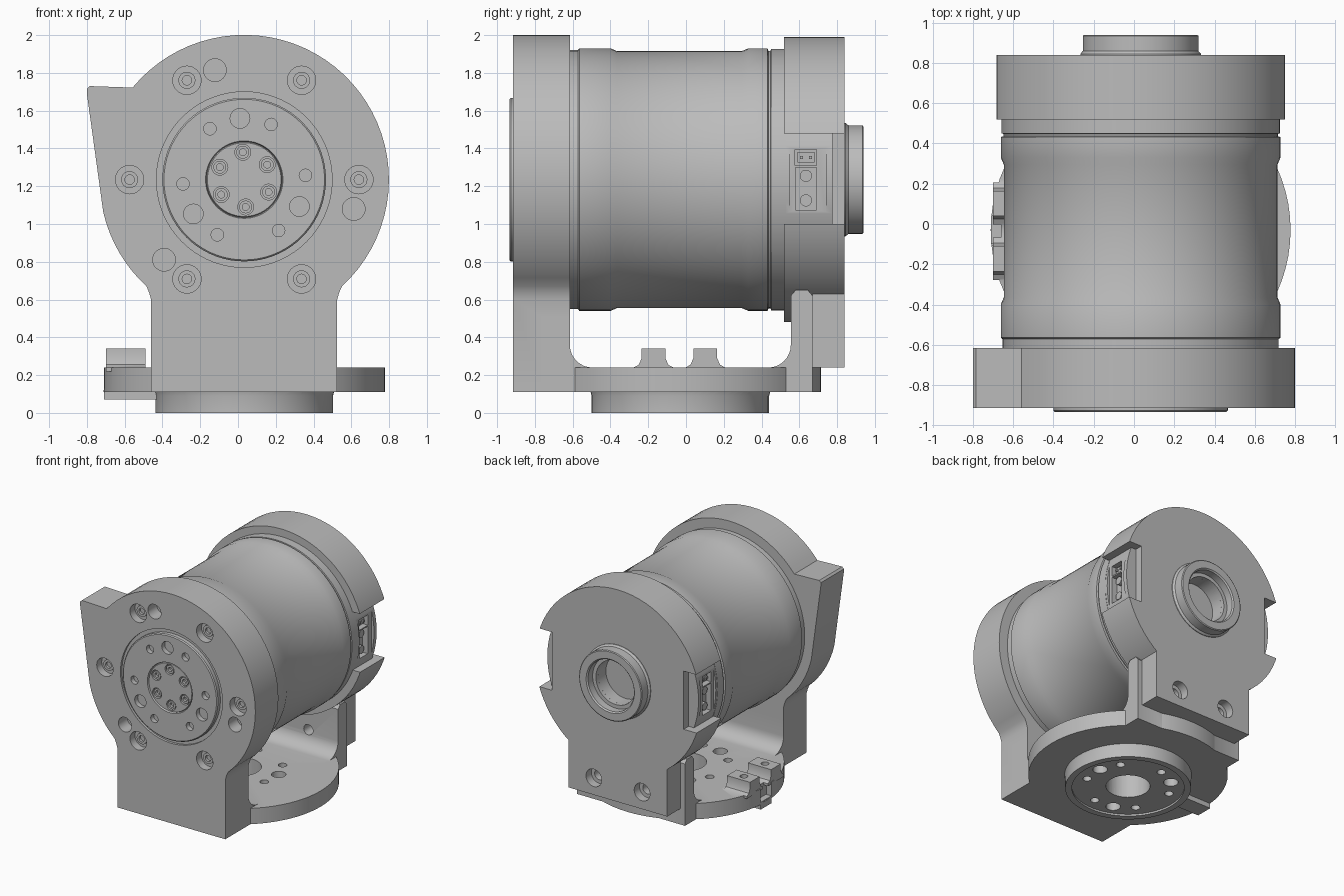
import bpy, bmesh
from math import sin, cos, radians, pi
from mathutils import Matrix, Vector

cube = bpy.data.objects.get("Cube")
if cube:
    bpy.data.objects.remove(cube, do_unlink=True)

grey = bpy.data.materials.new("machined_grey")
grey.use_nodes = True
GREY = (0.5, 0.5, 0.5, 1)
grey.diffuse_color = GREY
grey.node_tree.nodes["Principled BSDF"].inputs["Base Color"].default_value = GREY

CX, CZ = 0.033, 1.235      # motor axis
BY = -0.03                 # base axis y
ALONG_Y = Matrix.Rotation(-pi / 2, 4, 'X')


def finish(name, bm):
    bmesh.ops.recalc_face_normals(bm, faces=bm.faces)
    mesh = bpy.data.meshes.new(name)
    bm.to_mesh(mesh)
    bm.free()
    mesh.materials.append(grey)
    obj = bpy.data.objects.new(name, mesh)
    bpy.context.collection.objects.link(obj)
    return obj


def lathe(name, profile, at, axis='Y', steps=72, ring=False):
    """Spin (radius, position) points about an axis parallel to y or z."""
    bm = bmesh.new()
    verts = [bm.verts.new((r, 0, h)) for r, h in profile]
    pairs = list(zip(verts, verts[1:]))
    if ring:
        pairs.append((verts[-1], verts[0]))
    edges = [bm.edges.new(p) for p in pairs]
    bmesh.ops.spin(bm, geom=verts + edges, cent=(0, 0, 0), axis=(0, 0, 1),
                   angle=2 * pi, steps=steps, use_merge=True)
    bmesh.ops.remove_doubles(bm, verts=bm.verts, dist=1e-5)
    turn = ALONG_Y if axis == 'Y' else Matrix.Identity(4)
    place = Vector((at[0], 0, at[1])) if axis == 'Y' else Vector((at[0], at[1], 0))
    bm.transform(Matrix.Translation(place) @ turn)
    return finish(name, bm)


def rod(name, r, lo, hi, at, axis='Y', steps=32):
    return lathe(name, [(0, lo), (r, lo), (r, hi), (0, hi)], at, axis, steps)


def prism(name, pts, lo, hi, axis):
    """Extrude an (x, z) outline along y, or a (y, z) outline along x."""
    bm = bmesh.new()
    at = (lambda p: (p[0], lo, p[1])) if axis == 'Y' else (lambda p: (lo, p[0], p[1]))
    face = bm.faces.new([bm.verts.new(at(p)) for p in pts])
    out = bmesh.ops.extrude_face_region(bm, geom=[face])
    move = (0, hi - lo, 0) if axis == 'Y' else (hi - lo, 0, 0)
    bmesh.ops.translate(bm, vec=move,
                        verts=[g for g in out["geom"] if isinstance(g, bmesh.types.BMVert)])
    return finish(name, bm)


def box(name, x, y, z):
    return prism(name, [(x[0], z[0]), (x[1], z[0]), (x[1], z[1]), (x[0], z[1])], *y, 'Y')


def combine(target, other, op='DIFFERENCE'):
    mod = target.modifiers.new("combine", 'BOOLEAN')
    mod.operation, mod.object, mod.solver = op, other, 'EXACT'
    bpy.context.view_layer.objects.active = target
    bpy.ops.object.modifier_apply(modifier=mod.name)
    bpy.data.objects.remove(other, do_unlink=True)


def arc(cx, cz, r, a, b, n):
    step = (b - a) / n
    return [(cx + r * cos(radians(a + i * step)), cz + r * sin(radians(a + i * step)))
            for i in range(n + 1)]


def polar(r, start, count, centre=(CX, CZ)):
    return arc(*centre, r, start, start + 360 - 360 / count, count - 1)


# Bracket: front plate with ear and neck
outline = arc(CX, CZ, 0.766, -47.5, 140.5, 40)
outline += [(-0.785, 1.73), (-0.80, 1.715), (-0.80, 1.69)]
outline += arc(CX, CZ, 0.766, 193, 227.5, 8)
outline += [(-0.47, 0.635), (-0.46, 0.60), (-0.46, 0.11), (0.525, 0.11), (0.525, 0.60), (0.535, 0.635)]
bracket = prism("bracket", outline, -0.915, -0.615, 'Y')

# Bracket: saddle with filleted floor and rear upright
saddle = [(-0.75, 0.11), (0.67, 0.11), (0.67, 0.62), (0.645, 0.65), (0.58, 0.65), (0.555, 0.62)]
saddle += arc(0.435, 0.36, 0.12, 0, -90, 8) + arc(-0.495, 0.36, 0.12, 270, 180, 8)
saddle += [(-0.615, 0.5), (-0.75, 0.5)]
combine(bracket, prism("saddle", saddle, -0.46, 0.525, 'X'), 'UNION')

# Bracket: round floor and its lower flange
combine(bracket, rod("floor", 0.745, 0.11, 0.24, (CX, BY), 'Z', 72), 'UNION')
flange = lathe("flange", [(0, 0.015), (0.42, 0.015), (0.42, 0), (0.47, 0), (0.47, 0.09),
                          (0.485, 0.15), (0, 0.15)], (CX, BY), 'Z')
combine(bracket, flange, 'UNION')

# Stop lugs on the side of the floor
combine(bracket, box("lug_gap", (-0.8, -0.66), (-0.105, 0.04), (0.12, 0.4)))
combine(bracket, box("lower_lug", (-0.71, -0.42), (-0.10, 0.04), (0.07, 0.13)), 'UNION')
for y in (-0.172, 0.102):
    half = [(0.105, 0.22), (0.105, 0.24), (0.078, 0.255), (0.063, 0.29), (0.063, 0.34)]
    lug = [(y + a, z) for a, z in half] + [(y - a, z) for a, z in reversed(half)]
    combine(bracket, prism("lug", lug, -0.70, -0.49, 'X'), 'UNION')
    combine(bracket, rod("lug_hole", 0.03, 0.25, 0.4, (-0.6, y), 'Z', 20))

# Holes through the floor
combine(bracket, rod("bore", 0.165, -0.1, 0.4, (CX, BY), 'Z', 48))
for r, size, start, count in ((0.325, 0.055, 10, 3), (0.325, 0.033, 40, 6)):
    for p in polar(r, start, count, (CX, BY)):
        combine(bracket, rod("hole", size, -0.1, 0.3, p, 'Z', 24))

# Front plate: counterbores, dowel holes and the seat of the output disc
for p in polar(0.607, 0, 6):
    combine(bracket, rod("counterbore", 0.075, -1, -0.85, p))
    lathe("plate_screw", [(0.025, -0.87), (0.045, -0.87), (0.045, -0.84),
                          (0.025, -0.84)], p, steps=24, ring=True)
for p in polar(0.60, 105, 3):
    combine(bracket, rod("dowel_hole", 0.06, -1, -0.80, p))
combine(bracket, rod("disc_seat", 0.465, -1, -0.895, (CX, CZ), steps=72))

# Output disc with hole pattern and hub screws
disc = lathe("output_disc", [(0, -0.928), (0.195, -0.928), (0.2, -0.92), (0.205, -0.935),
                             (0.425, -0.935), (0.433, -0.927), (0.433, -0.87), (0, -0.87)], (CX, CZ))
for size, start, count in ((0.052, 94, 3), (0.033, 4, 6)):
    for p in polar(0.325, start, count):
        combine(disc, rod("hole", size, -1, -0.89, p, steps=24))
for p in polar(0.145, 93, 6):
    combine(disc, rod("hub_hole", 0.042, -1, -0.90, p, steps=24))
    lathe("hub_screw", [(0.018, -0.922), (0.034, -0.922), (0.034, -0.89),
                        (0.018, -0.89)], p, steps=20, ring=True)

# Motor barrel with waist and seams
lathe("motor_barrel", [(0, -0.63), (0.686, -0.63), (0.686, -0.572), (0.695, -0.565), (0.695, -0.40),
                       (0.68, -0.365), (0.68, 0.295), (0.695, 0.33), (0.695, 0.432), (0.682, 0.436),
                       (0.682, 0.448), (0.692, 0.45), (0.692, 0.53), (0, 0.53)], (CX, CZ), steps=96)

# Rear cap with foot
cap = rod("rear_cap", 0.755, 0.52, 0.84, (CX, CZ), steps=72)
combine(cap, box("foot", (CX - 0.45, CX + 0.45), (0.67, 0.84), (0.24, 1.2)), 'UNION')
for x in (-0.22, 0.22):
    step = [(0, 0.6), (0.042, 0.6), (0.042, 0.77), (0.072, 0.77), (0.072, 0.9), (0, 0.9)]
    combine(cap, lathe("foot_hole", step, (CX + x, 0.38), steps=28))
    combine(bracket, rod("upright_hole", 0.042, 0.4, 0.8, (CX + x, 0.38), steps=24))
for s in (-1, 1):
    xs = sorted((CX + s * 0.60, CX + s * 0.9))
    combine(cap, box("side_notch", xs, (0.5, 0.9), (1.0, 1.48)))

# Rear boss, hollow with an inner step
combine(cap, rod("boss_bore", 0.18, 0.74, 0.9, (CX, CZ), steps=48))
lathe("rear_boss", [(0.30, 0.83), (0.30, 0.845), (0.287, 0.86), (0.287, 0.935), (0.28, 0.94),
                    (0.22, 0.94), (0.21, 0.93), (0.21, 0.87), (0.18, 0.87), (0.18, 0.83)],
      (CX, CZ), ring=True)

# Connector housing visible in the side notches
housing = rod("connector_housing", 0.69, 0.525, 0.775, (CX, CZ), steps=72)
combine(housing, rod("housing_core", 0.5, 0.4, 0.9, (CX, CZ), steps=48))
for s in (-1, 1):
    def out(a, b):
        return sorted((CX + s * a, CX + s * b))
    combine(housing, box("flat", out(0.668, 0.8), (0.55, 0.74), (1.05, 1.42)))
    combine(housing, box("plug_socket", out(0.61, 0.8), (0.578, 0.692), (1.31, 1.395)))
    combine(housing, box("screw_pocket", out(0.62, 0.8), (0.58, 0.69), (1.075, 1.30)))
    box("plug_block", out(0.60, 0.64), (0.59, 0.68), (1.325, 1.38))
    for y in (0.612, 0.658):
        box("plug_pin", out(0.60, 0.655), (y - 0.008, y + 0.008), (1.345, 1.361))
    for z in (1.125, 1.255):
        disc_pts = arc(0.635, z, 0.032, 0, 345, 23)
        prism("terminal_screw", disc_pts, *out(0.60, 0.65), 'X')

# Smooth shading with sharp edges kept
bpy.ops.object.select_all(action='DESELECT')
for obj in bpy.context.collection.objects:
    if obj.type == 'MESH' and grey.name in obj.data.materials:
        obj.select_set(True)
        bpy.context.view_layer.objects.active = obj
bpy.ops.object.shade_smooth_by_angle(angle=radians(30))
